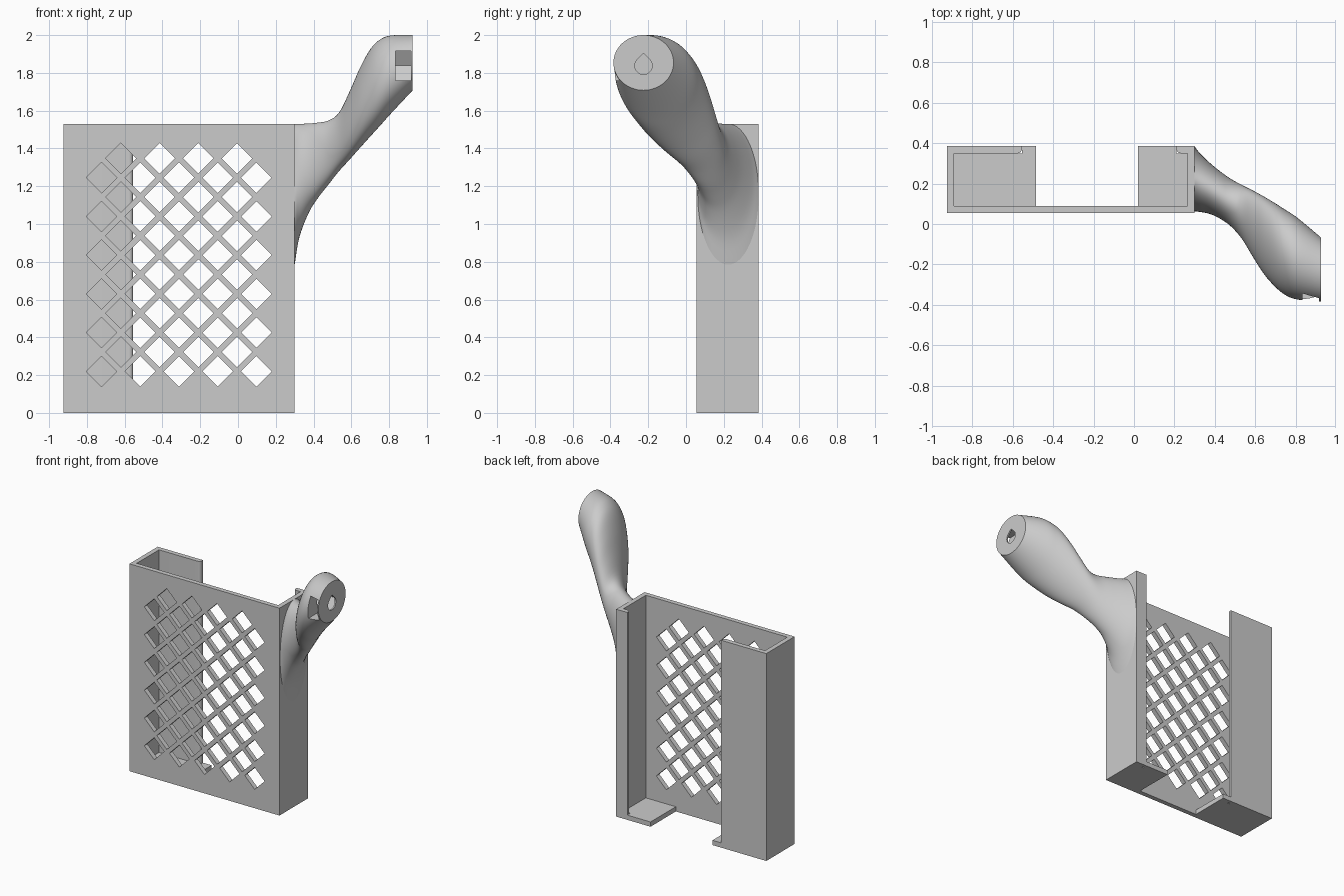
import bpy, bmesh, math
from mathutils import Vector

if "Cube" in bpy.data.objects:
    bpy.data.objects.remove(bpy.data.objects["Cube"], do_unlink=True)

grey = bpy.data.materials.new("plain_grey")
grey.use_nodes = True
GREY = (0.6, 0.6, 0.6, 1)
grey.diffuse_color = GREY
grey.node_tree.nodes["Principled BSDF"].inputs["Base Color"].default_value = GREY


def loft(bm, rings):
    """Skin a list of closed rings and cap both ends."""
    rows = [[bm.verts.new(p) for p in ring] for ring in rings]
    n = len(rows[0])
    for a, b in zip(rows, rows[1:]):
        for i in range(n):
            j = (i + 1) % n
            bm.faces.new((a[i], a[j], b[j], b[i]))
    bm.faces.new(rows[0][::-1])
    bm.faces.new(rows[-1])


def prism(bm, outline, axis, lo, hi):
    """Extrude a 2D outline along x, y or z."""
    def place(p, d):
        q = list(p)
        q.insert("xyz".index(axis), d)
        return Vector(q)
    loft(bm, [[place(p, d) for p in outline] for d in (lo, hi)])


def finish(name, bm):
    bmesh.ops.recalc_face_normals(bm, faces=bm.faces)
    mesh = bpy.data.meshes.new(name)
    bm.to_mesh(mesh)
    bm.free()
    mesh.materials.append(grey)
    obj = bpy.data.objects.new(name, mesh)
    bpy.context.collection.objects.link(obj)
    return obj


def activate(obj):
    bpy.ops.object.select_all(action='DESELECT')
    obj.select_set(True)
    bpy.context.view_layer.objects.active = obj


def cut(obj, cutter):
    cutter.hide_render = True
    mod = obj.modifiers.new("cut", 'BOOLEAN')
    mod.operation = 'DIFFERENCE'
    mod.solver = 'EXACT'
    mod.object = cutter
    activate(obj)
    bpy.ops.object.modifier_apply(modifier=mod.name)
    bpy.data.objects.remove(cutter, do_unlink=True)


def smooth(obj):
    activate(obj)
    bpy.ops.object.shade_smooth_by_angle(angle=math.radians(35))


# Holder dimensions
LEFT, RIGHT, FRONT, BACK, TOP = -0.925, 0.30, 0.055, 0.385, 1.53
T = 0.035
LIP_R, LIP_L = -0.555, 0.21      # inner ends of the back lips
TAB_R, TAB_L = -0.485, 0.02      # inner ends of the floor tabs


def lip_end(x, side):
    """Lip end with its inner corner rounded, from the back inwards."""
    r = 0.022
    arc = [(x - side * r * (1 - math.cos(a)), BACK - T + r * (1 - math.sin(a)))
           for a in [k * math.pi / 12 for k in range(7)]]
    return [(x, BACK)] + arc


# Open channel: front panel, side walls and back lips
outline = [(LEFT, FRONT), (RIGHT, FRONT), (RIGHT, BACK)]
outline += lip_end(LIP_L, -1)
outline += [(RIGHT - T, BACK - T), (RIGHT - T, FRONT + T),
            (LEFT + T, FRONT + T), (LEFT + T, BACK - T)]
outline += lip_end(LIP_R, 1)[::-1] + [(LEFT, BACK)]
bm = bmesh.new()
prism(bm, outline, "z", 0, TOP)
channel = finish("holder_channel", bm)

# Diamond lattice holes through the front panel
PITCH, HALF = 0.205, 0.081
MID_X, LOW_Z = -0.3125, 0.22
bm = bmesh.new()
for shift, columns in ((0, 5), (0.5, 4)):
    for c in range(columns):
        x = MID_X + (c - (columns - 1) / 2) * PITCH
        for row in range(6):
            z = LOW_Z + (row + shift) * PITCH
            diamond = [(x + HALF, z), (x, z + HALF), (x - HALF, z), (x, z - HALF)]
            prism(bm, diamond, "y", FRONT - T, FRONT + 2 * T)
cut(channel, finish("lattice_cutter", bm))
smooth(channel)

# Two floor tabs with a gap between them
for name, wall, lip, tab in (("right_floor", LEFT + T, LIP_R, TAB_R),
                             ("left_floor", RIGHT - T, LIP_L, TAB_L)):
    bm = bmesh.new()
    prism(bm, [(wall, FRONT + T), (tab, FRONT + T), (tab, BACK), (lip, BACK),
               (lip, BACK - T), (wall, BACK - T)], "z", 0, T)
    finish(name, bm)

# Arm stations: x, y low, y high, z low, z high
STATIONS = [Vector(s) for s in (
    (0.30, 0.062, 0.385, 0.785, 1.53),
    (0.325, 0.06, 0.352, 0.93, 1.53),
    (0.375, 0.05, 0.303, 1.06, 1.532),
    (0.425, 0.027, 0.262, 1.14, 1.537),
    (0.48, -0.012, 0.223, 1.21, 1.548),
    (0.535, -0.075, 0.193, 1.28, 1.59),
    (0.59, -0.165, 0.165, 1.34, 1.70),
    (0.645, -0.25, 0.135, 1.402, 1.825),
    (0.70, -0.312, 0.102, 1.463, 1.925),
    (0.75, -0.352, 0.07, 1.518, 1.975),
    (0.81, -0.374, 0.03, 1.585, 1.998),
    (0.925, -0.384, -0.066, 1.708, 2.0))]


def ellipse(s, sides=64):
    x, y0, y1, z0, z1 = s
    angles = [2 * math.pi * k / sides for k in range(sides)]
    return [((x), (y0 + y1) / 2 + (y1 - y0) / 2 * math.cos(a),
             (z0 + z1) / 2 + (z1 - z0) / 2 * math.sin(a)) for a in angles]


def spline(points, steps):
    """Smooth curve through all the stations."""
    ext = [points[0] * 2 - points[1]] + points + [points[-1] * 2 - points[-2]]
    for a, b, c, d in zip(ext, ext[1:], ext[2:], ext[3:]):
        for k in range(steps):
            t = k / steps
            yield (b * 2 + (c - a) * t + (a * 2 - b * 5 + c * 4 - d) * t ** 2
                   + (b * 3 - a - c * 3 + d) * t ** 3) / 2
    yield points[-1]


bm = bmesh.new()
loft(bm, [ellipse(s) for s in spline(STATIONS, 4)])
arm = finish("curved_arm", bm)

# Teardrop bolt hole in the arm's end
HOLE_Y, HOLE_Z, HOLE_R, END = -0.225, 1.838, 0.046, 0.925
drop = [(HOLE_Y + HOLE_R * math.cos(a), HOLE_Z + HOLE_R * math.sin(a))
        for a in [math.radians(135 + 270 * k / 24) for k in range(25)]]
drop.append((HOLE_Y, HOLE_Z + HOLE_R * math.sqrt(2)))
bm = bmesh.new()
prism(bm, drop, "x", END - 0.2, END + 0.05)
cut(arm, finish("bolt_cutter", bm))

# Nut slot from the front, ending in a hexagon point
NUT = 0.077
flat = HOLE_Y + NUT / math.sqrt(3)
slot = [(-0.5, HOLE_Z - NUT), (flat, HOLE_Z - NUT),
        (HOLE_Y + 2 * NUT / math.sqrt(3), HOLE_Z),
        (flat, HOLE_Z + NUT), (-0.5, HOLE_Z + NUT)]
bm = bmesh.new()
prism(bm, slot, "x", END - 0.09, END - 0.01)
cut(arm, finish("nut_cutter", bm))
smooth(arm)
